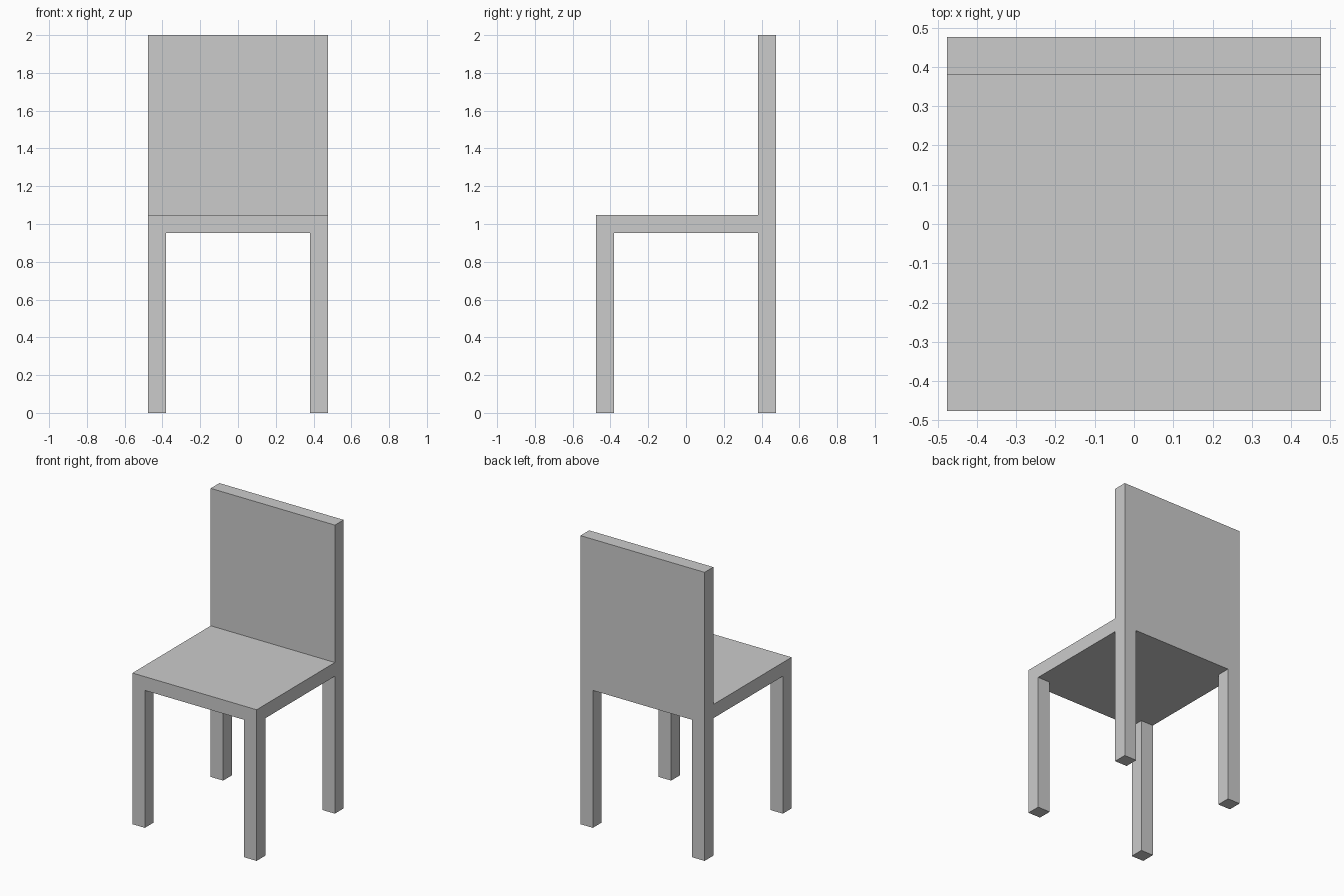
import bpy

if "Cube" in bpy.data.objects:
    bpy.data.objects.remove(bpy.data.objects["Cube"])

U = 2 / 21          # board thickness: the chair is 21 boards tall
HALF = 5 * U        # half the width and depth
SEAT_BOTTOM, SEAT_TOP, TOP = 10 * U, 11 * U, 21 * U


def box(name, lo, hi):
    """Flat-faced box between two opposite corners."""
    centre = [(a + b) / 2 for a, b in zip(lo, hi)]
    bpy.ops.mesh.primitive_cube_add(size=1, location=centre)
    obj = bpy.context.object
    obj.name = name
    obj.scale = [b - a for a, b in zip(lo, hi)]
    bpy.ops.object.transform_apply(location=False, rotation=False, scale=True)
    return obj


# Seat slab
box("seat", (-HALF, -HALF, SEAT_BOTTOM), (HALF, HALF, SEAT_TOP))

# Upright back panel, flush with the rear edge of the seat
box("backrest", (-HALF, HALF - U, SEAT_TOP), (HALF, HALF, TOP))

# Four square legs, flush with the seat corners
for y_name, y in (("front", -HALF), ("back", HALF - U)):
    for x_name, x in (("left", -HALF), ("right", HALF - U)):
        box(f"{y_name}_{x_name}_leg", (x, y, 0), (x + U, y + U, SEAT_BOTTOM))
